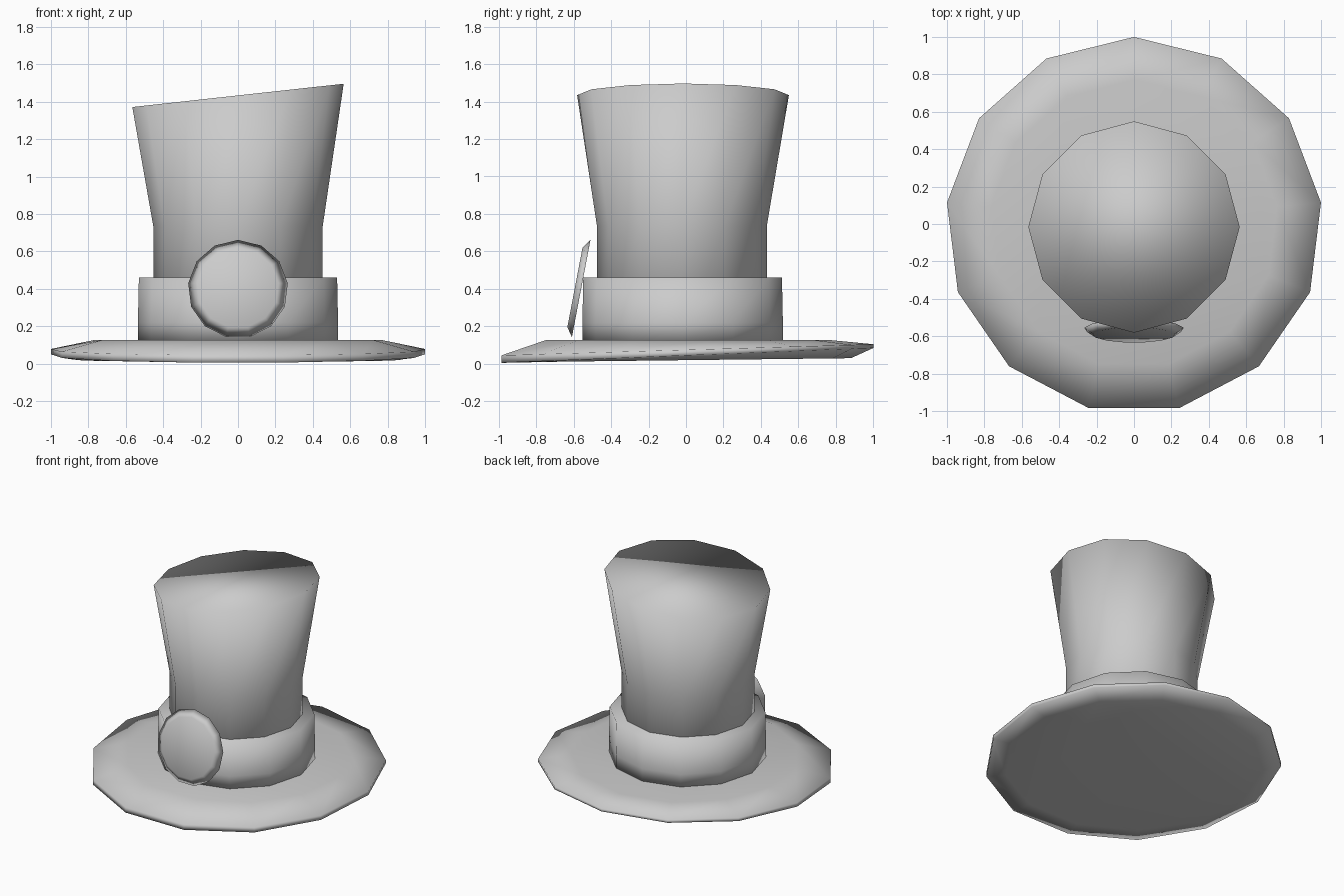
import bpy, bmesh
from math import sin, cos, pi, radians
from mathutils import Matrix

if "Cube" in bpy.data.objects:
    bpy.data.objects.remove(bpy.data.objects["Cube"])


def loft(name, sides, rings, matrix=None):
    """Closed, smooth-shaded lathe: rings are (radius, centre y, z function of x and y)."""
    bm = bmesh.new()
    loops = []
    for radius, cy, height in rings:
        loop = []
        for i in range(sides):
            a = pi / 2 + 2 * pi * i / sides
            x, y = radius * cos(a), cy + radius * sin(a)
            loop.append(bm.verts.new((x, y, height(x, y))))
        loops.append(loop)
    for low, high in zip(loops, loops[1:]):
        for i in range(sides):
            j = (i + 1) % sides
            bm.faces.new((low[i], low[j], high[j], high[i]))
    bm.faces.new(loops[0][::-1])
    bm.faces.new(loops[-1])
    for f in bm.faces:
        f.smooth = True
    if matrix:
        bm.transform(matrix)
    bmesh.ops.recalc_face_normals(bm, faces=bm.faces)
    mesh = bpy.data.meshes.new(name)
    bm.to_mesh(mesh)
    bm.free()
    obj = bpy.data.objects.new(name, mesh)
    bpy.context.collection.objects.link(obj)
    return obj


def flat(z):
    return lambda x, y: z


# Brim: thin 13-sided plate, its rim tilting up toward the back
brim = loft("brim", 13, [
    (0.88, 0.0, lambda x, y: 0.02 + 0.012 * y),
    (1.007, -0.007, lambda x, y: 0.045 + 0.04 * y),
    (1.007, -0.007, lambda x, y: 0.075 + 0.03 * y),
    (0.77, 0.0, flat(0.127)),
])

# Hat band: low 12-sided drum around the crown
loft("hat_band", 12, [
    (0.535, -0.018, flat(0.125)),
    (0.535, -0.018, flat(0.22)),
    (0.53, -0.018, flat(0.46)),
])

# Crown: straight below, flaring above, with a slanted top
loft("crown", 12, [
    (0.453, -0.022, flat(0.125)),
    (0.453, -0.022, flat(0.735)),
    (0.565, -0.016, lambda x, y: 1.434 + 0.11 * x),
])

# Badge: 13-sided disc with a chamfered front, leaning against the band
lean = Matrix.Translation((0, -0.56, 0.398)) @ Matrix.Rotation(radians(90 - 10.8), 4, 'X')
loft("round_badge", 13, [
    (0.268, 0, flat(0)),
    (0.218, 0, flat(0.034)),
], lean)
